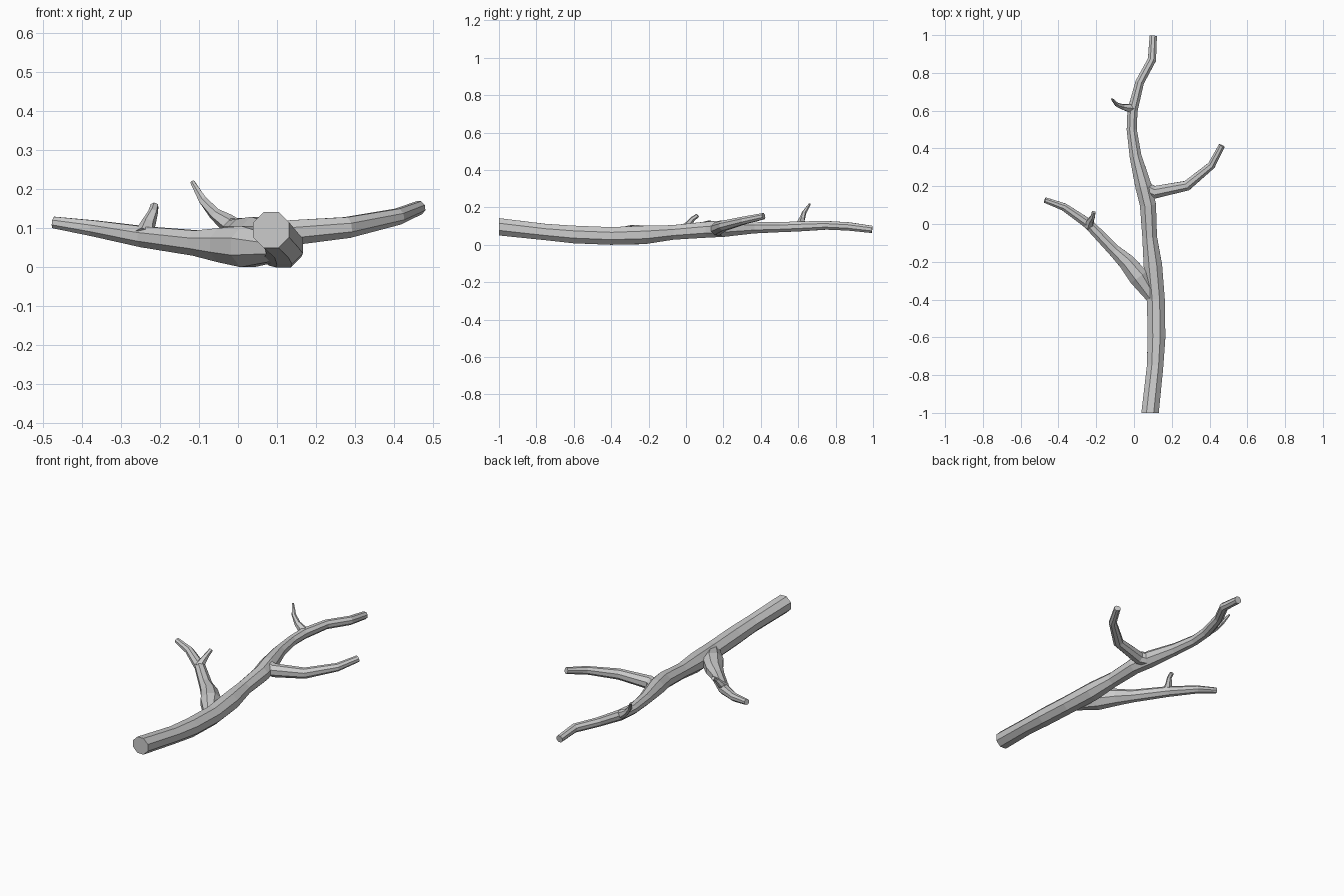
import bpy, bmesh, math
from mathutils import Vector

if "Cube" in bpy.data.objects:
    bpy.data.objects.remove(bpy.data.objects["Cube"])


def tube(name, pts, sides, first_dir=None):
    """Faceted tapering tube through (x, y, z, radius) stations."""
    bm = bmesh.new()
    P = [Vector(p[:3]) for p in pts]
    rings = []
    for i, p in enumerate(P):
        a, b = P[max(i - 1, 0)], P[min(i + 1, len(P) - 1)]
        t = (b - a).normalized()
        if i == 0 and first_dir:
            t = Vector(first_dir)
        side = t.cross(Vector((0, 0, 1))).normalized()
        up = side.cross(t)
        ring = []
        for k in range(sides):
            ang = 2 * math.pi * (k + 0.5) / sides
            ring.append(bm.verts.new(p + pts[i][3] * (side * math.cos(ang) + up * math.sin(ang))))
        rings.append(ring)
    for r0, r1 in zip(rings, rings[1:]):
        for k in range(sides):
            j = (k + 1) % sides
            bm.faces.new((r0[k], r0[j], r1[j], r1[k]))
    bm.faces.new(rings[0])
    bm.faces.new(rings[-1])
    bmesh.ops.recalc_face_normals(bm, faces=bm.faces)
    me = bpy.data.meshes.new(name)
    bm.to_mesh(me)
    bm.free()
    ob = bpy.data.objects.new(name, me)
    bpy.context.collection.objects.link(ob)
    return ob


# Main stem, thick cut end at the front
stem = tube("branch", [
    (.085, -1, .096, .050), (.112, -.75, .068, .047), (.119, -.6, .055, .051),
    (.116, -.4, .047, .051), (.100, -.22, .053, .053), (.083, -.07, .066, .042),
    (.074, .10, .080, .046), (.050, .20, .086, .047), (.008, .36, .092, .034),
    (-.012, .5, .094, .029), (-.008, .6, .098, .029), (.030, .75, .104, .025),
    (.095, .87, .098, .024), (.102, .995, .082, .021)], 8, (0, 1, 0))

# Side limbs and twigs, rooted inside their parent
limbs = [
    tube("left_limb", [
        (.105, -.40, .048, .034), (.025, -.28, .053, .057), (-.04, -.20, .057, .047),
        (-.105, -.14, .062, .035), (-.24, .0, .078, .029), (-.37, .09, .100, .022),
        (-.472, .127, .115, .016)], 8),
    tube("right_limb", [
        (.035, .20, .083, .040), (.11, .168, .086, .036), (.28, .203, .102, .029),
        (.41, .31, .130, .022), (.465, .415, .153, .018)], 8),
    tube("left_twig", [
        (-.24, -.01, .082, .027), (-.23, .018, .112, .019),
        (-.218, .038, .140, .013), (-.214, .063, .157, .011)], 6),
    tube("upper_twig", [
        (.0, .61, .096, .025), (-.03, .615, .116, .023), (-.06, .62, .137, .016),
        (-.09, .632, .172, .012), (-.117, .662, .219, .006)], 6),
]

# Fuse everything into one continuous skin
bpy.context.view_layer.objects.active = stem
for limb in limbs:
    mod = stem.modifiers.new("fuse", 'BOOLEAN')
    mod.operation = 'UNION'
    mod.solver = 'EXACT'
    mod.object = limb
    bpy.ops.object.modifier_apply(modifier=mod.name)
    bpy.data.objects.remove(limb)
